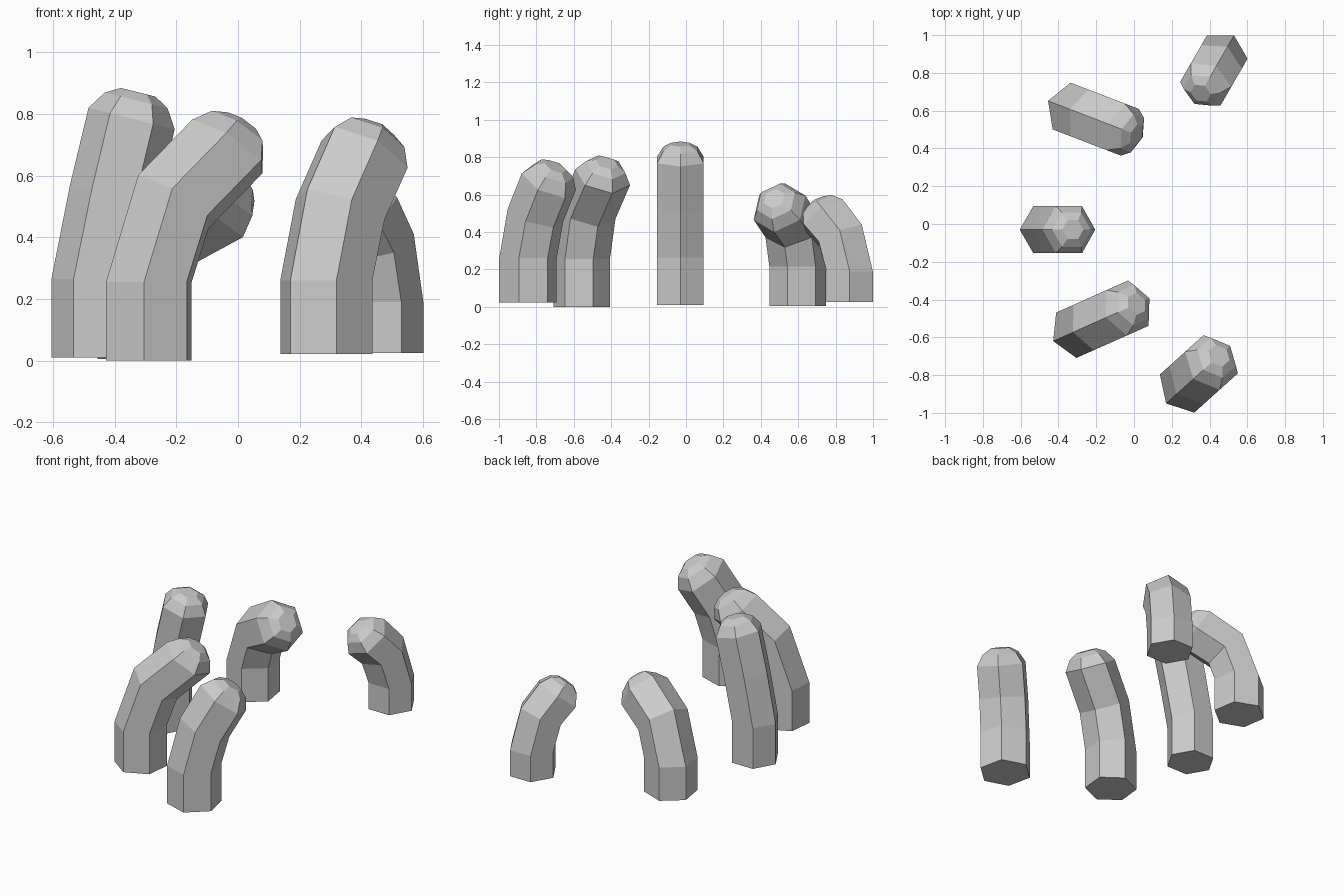
import bpy, bmesh, math
from mathutils import Vector

if "Cube" in bpy.data.objects:
    bpy.data.objects.remove(bpy.data.objects["Cube"])

SIDES = 6


def bent_post(name, x, y, z0, r, heading, joints):
    """Six-sided post bending toward heading; joints = (reach, height, tilt in degrees)."""
    a = math.radians(heading)
    forward = Vector((math.cos(a), math.sin(a), 0))
    side = Vector((-math.sin(a), math.cos(a), 0))
    up = Vector((0, 0, 1))
    origin = Vector((x, y, 0))
    bm = bmesh.new()

    def ring(reach, height, tilt, radius, lift=0.0):
        t = math.radians(tilt)
        axis = forward * math.sin(t) + up * math.cos(t)
        across = forward * math.cos(t) - up * math.sin(t)
        c = origin + forward * reach + up * height + axis * lift
        return [bm.verts.new(c + radius * (across * math.cos(k * math.tau / SIDES)
                                           + side * math.sin(k * math.tau / SIDES)))
                for k in range(SIDES)]

    # Shaft rings, then two smaller rings for the domed tip
    rings = [ring(0, z0, 0, r)] + [ring(*j, r) for j in joints]
    rings.append(ring(*joints[-1], 0.73 * r, 0.42 * r))
    rings.append(ring(*joints[-1], 0.40 * r, 0.61 * r))
    for lo, hi in zip(rings, rings[1:]):
        for k in range(SIDES):
            n = (k + 1) % SIDES
            bm.faces.new((lo[k], lo[n], hi[n], hi[k]))
    bm.faces.new(rings[0][::-1])
    bm.faces.new(rings[-1])

    mesh = bpy.data.meshes.new(name)
    bm.to_mesh(mesh)
    bm.free()
    obj = bpy.data.objects.new(name, mesh)
    bpy.context.collection.objects.link(obj)
    return obj


# Five curled posts arranged in an open arc
bent_post("middle_post", -0.461, -0.03, 0.01, 0.144, 0,
          [(0, 0.265, 0), (0.056, 0.535, 14), (0.116, 0.785, 14)])
bent_post("front_left_post", -0.289, -0.558, 0.0, 0.152, 24,
          [(0, 0.255, 0), (0.087, 0.515, 35), (0.278, 0.694, 35)])
bent_post("front_right_post", 0.2865, -0.845, 0.022, 0.157, 42,
          [(0, 0.26, 0), (0.06, 0.49, 25), (0.167, 0.67, 34)])
bent_post("back_left_post", -0.312, 0.597, 0.005, 0.153, -21,
          [(0, 0.215, 0), (0.08, 0.425, 44), (0.27, 0.53, 58)])
bent_post("back_right_post", 0.458, 0.875, 0.025, 0.143, 240,
          [(0, 0.19, 0), (0.055, 0.38, 25), (0.157, 0.487, 38)])
